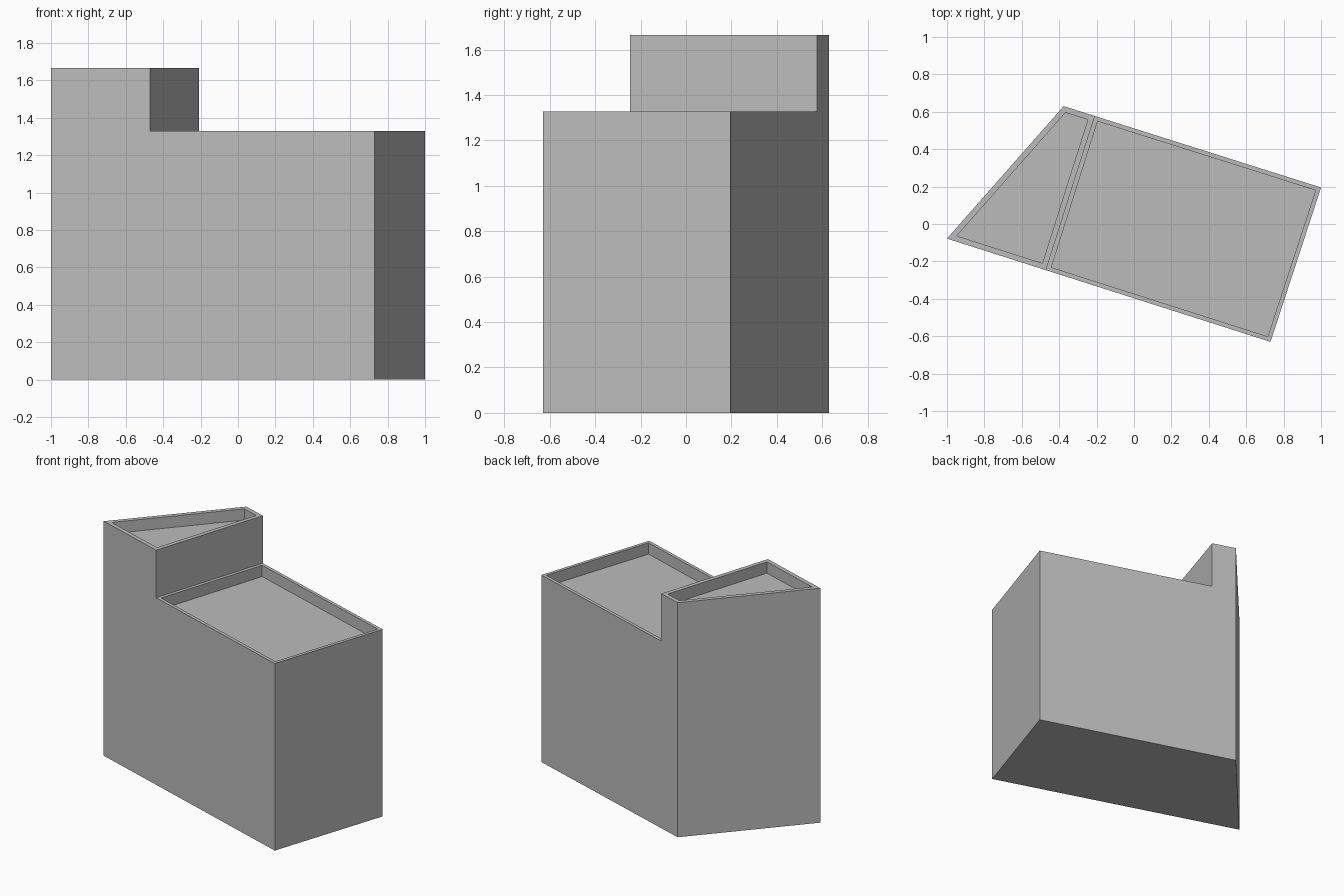
import bpy, bmesh
from mathutils import Vector

cube = bpy.data.objects.get("Cube")
if cube:
    bpy.data.objects.remove(cube, do_unlink=True)

# One plain grey for the whole building
grey = bpy.data.materials.new("wall_grey")
grey.use_nodes = True
colour = (0.5, 0.5, 0.5, 1)
grey.diffuse_color = colour
grey.node_tree.nodes["Principled BSDF"].inputs["Base Color"].default_value = colour

LOW, HIGH, DEPTH = 1.328, 1.665, 0.08


def stepped_outline(left, right, step):
    """Stepped wall outline between two plan corners, step as a fraction."""
    left, right = Vector(left), Vector(right)
    mid = left.lerp(right, step)
    plan = [(left, 0), (right, 0), (right, LOW), (mid, LOW), (mid, HIGH), (left, HIGH)]
    return [(p.x, p.y, z) for p, z in plan]


# Front and back walls, joined edge by edge
bm = bmesh.new()
front = [bm.verts.new(p) for p in stepped_outline((-1, -0.078), (0.73, -0.63), 0.306)]
back = [bm.verts.new(p) for p in stepped_outline((-0.376, 0.63), (1, 0.195), 0.121)]
bm.faces.new(front)
bm.faces.new(back[::-1])
sides = []
for i in range(len(front)):
    j = (i + 1) % len(front)
    sides.append(bm.faces.new((front[j], front[i], back[i], back[j])))
bmesh.ops.recalc_face_normals(bm, faces=bm.faces[:])

# Sunken roofs behind narrow parapets: lower roof, then upper roof
for roof, rim in ((sides[2], 0.023), (sides[4], 0.03)):
    bmesh.ops.inset_region(bm, faces=[roof], thickness=rim, use_even_offset=True)
    bmesh.ops.inset_region(bm, faces=[roof], thickness=0, depth=0)
    bmesh.ops.translate(bm, verts=roof.verts[:], vec=(0, 0, -DEPTH))

mesh = bpy.data.meshes.new("stepped_building")
bm.to_mesh(mesh)
bm.free()
mesh.materials.append(grey)
building = bpy.data.objects.new("stepped_building", mesh)
bpy.context.collection.objects.link(building)
